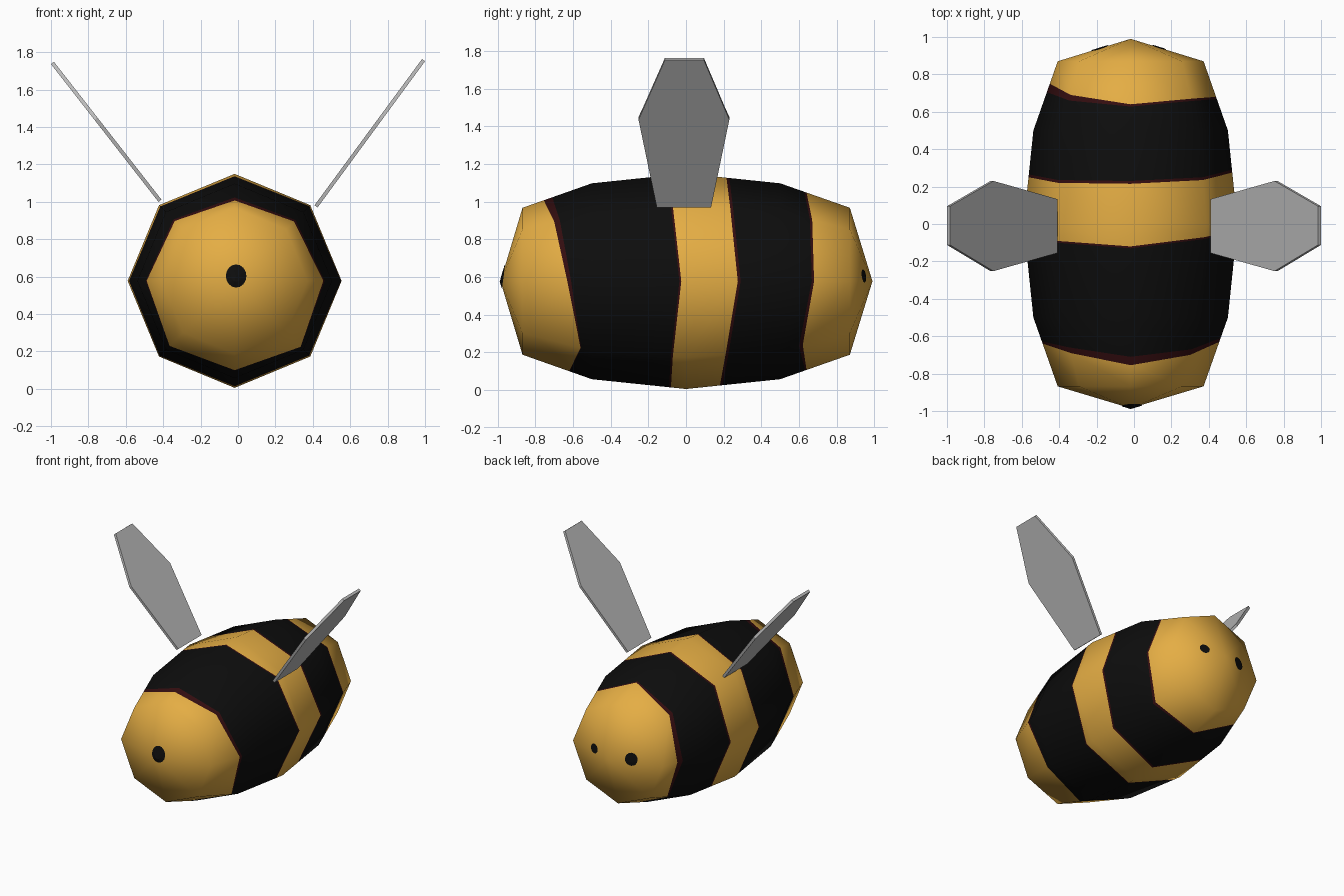
import bpy, bmesh, math
from mathutils import Vector
from mathutils.bvhtree import BVHTree

if "Cube" in bpy.data.objects:
    bpy.data.objects.remove(bpy.data.objects["Cube"])

CX, CZ = -0.018, 0.577


def material(name, rgb):
    m = bpy.data.materials.new(name)
    m.diffuse_color = (*rgb, 1.0)
    m.use_nodes = True
    m.node_tree.nodes["Principled BSDF"].inputs["Base Color"].default_value = m.diffuse_color
    return m


ORANGE = material("honey orange", (0.78, 0.42, 0.058))
BLACK = material("black", (0.004, 0.004, 0.004))
RED = material("dark red", (0.034, 0.004, 0.005))
GREY = material("wing grey", (0.50, 0.50, 0.50))


def add_object(name, bm, mats, smooth=False):
    bmesh.ops.recalc_face_normals(bm, faces=bm.faces[:])
    mesh = bpy.data.meshes.new(name)
    bm.to_mesh(mesh)
    for m in mats:
        mesh.materials.append(m)
    for p in mesh.polygons:
        p.use_smooth = smooth
    ob = bpy.data.objects.new(name, mesh)
    bpy.context.collection.objects.link(ob)
    return ob


# Body profile: (y, radius) of the eight-sided barrel
PROFILE = [(-0.985, 0.0), (-0.868, 0.39), (-0.5, 0.52), (0.0, 0.572),
           (0.5, 0.52), (0.87, 0.39), (0.99, 0.0)]


def radius(y):
    for (y0, r0), (y1, r1) in zip(PROFILE, PROFILE[1:]):
        if y <= y1:
            return r0 + (r1 - r0) * (y - y0) / (y1 - y0)
    return 0.0


# Wavy stripe edges, one y per corner (from +x, over the top, to -x, underneath)
E1 = [-0.63, -0.70, -0.755, -0.69, -0.64, -0.58, -0.62, -0.56]
E2 = [-0.025, -0.07, -0.12, -0.09, -0.07, -0.05, -0.08, -0.07]
E3 = [0.275, 0.235, 0.215, 0.22, 0.25, 0.26, 0.18, 0.21]
E4 = [0.68, 0.67, 0.64, 0.69, 0.75, 0.71, 0.64, 0.62]
W1 = [0.02, 0.03, 0.045, 0.03, 0.012, 0.003, 0.003, 0.003]
W4 = [0.012, 0.012, 0.012, 0.03, 0.045, 0.01, 0.008, 0.02]


def shifted(edge, w):
    return [e + (w[i] if isinstance(w, list) else w) for i, e in enumerate(edge)]


levels = [[-0.868] * 8, E1, shifted(E1, W1), [-0.5] * 8, shifted(E2, -0.01), E2,
          [0.0] * 8, E3, shifted(E3, 0.015), [0.5] * 8,
          shifted(E4, [-w for w in W4]), E4, [0.87] * 8]
bands = [0, 2, 1, 1, 2, 0, 0, 2, 1, 1, 2, 0]  # 0 orange, 1 black, 2 red

bm = bmesh.new()
rings = []
for ys in levels:
    ring = []
    for i, y in enumerate(ys):
        a, r = i * math.pi / 4, radius(y)
        ring.append(bm.verts.new((CX + r * math.cos(a), y, CZ + r * math.sin(a))))
    rings.append(ring)
for lower, upper, band in zip(rings, rings[1:], bands):
    for i in range(8):
        j = (i + 1) % 8
        bm.faces.new((lower[i], lower[j], upper[j], upper[i])).material_index = band
for y, ring in ((-0.985, rings[0]), (0.99, rings[-1])):
    pole = bm.verts.new((CX, y, CZ))
    for i in range(8):
        bm.faces.new((pole, ring[i], ring[(i + 1) % 8]))
bm.normal_update()
tree = BVHTree.FromBMesh(bm)
add_object("body", bm, [ORANGE, BLACK, RED], smooth=True)
bm.free()


# Eyes and tail spot: thin discs draped on the body
def spot(name, x, z, rx, rz, side, n=16):
    b = bmesh.new()

    def drape(px, pz):
        hit = tree.ray_cast(Vector((px, 3 * side, pz)), Vector((0, -side, 0)))[0]
        return b.verts.new((px, hit.y + 0.005 * side, pz))

    centre = drape(x, z)
    rows = [[drape(x + f * rx * math.cos(k * math.tau / n), z + f * rz * math.sin(k * math.tau / n))
             for k in range(n)] for f in (0.5, 1.0)]
    for k in range(n):
        m = (k + 1) % n
        b.faces.new((centre, rows[0][k], rows[0][m]))
        b.faces.new((rows[0][k], rows[1][k], rows[1][m], rows[0][m]))
    # keep the plate facing outwards
    bmesh.ops.recalc_face_normals(b, faces=b.faces[:])
    ob = add_object(name, b, [BLACK])
    if ob.data.polygons[0].normal.y * side < 0:
        ob.data.flip_normals()
    b.free()


spot("tail_spot", -0.01, 0.603, 0.055, 0.062, -1)
spot("left_eye", -0.183, 0.603, 0.045, 0.05, 1)
spot("right_eye", 0.135, 0.605, 0.037, 0.035, 1)


# Wings: slanted hexagonal plates, (fraction along, y back, y front)
OUTLINE = [(0.0, -0.155, 0.133), (0.595, -0.252, 0.23), (1.0, -0.112, 0.095)]


def wing(name, root, tip, thick=0.02):
    b = bmesh.new()
    root, tip = Vector(root), Vector(tip)
    d = (tip - root).normalized()
    off = Vector((-d.z, 0, d.x)) * thick / 2
    pts = [(t, lo) for t, lo, hi in OUTLINE] + [(t, hi) for t, lo, hi in reversed(OUTLINE)]
    sides = []
    for s in (-1, 1):
        sides.append([b.verts.new(root.lerp(tip, t) + Vector((0, y, 0)) + off * s) for t, y in pts])
    b.faces.new(sides[0])
    b.faces.new(sides[1][::-1])
    for i in range(6):
        j = (i + 1) % 6
        b.faces.new((sides[0][i], sides[1][i], sides[1][j], sides[0][j]))
    add_object(name, b, [GREY])
    b.free()


wing("right_wing", (0.417, 0, 0.975), (0.992, 0, 1.757))
wing("left_wing", (-0.417, 0, 1.005), (-0.992, 0, 1.742))
